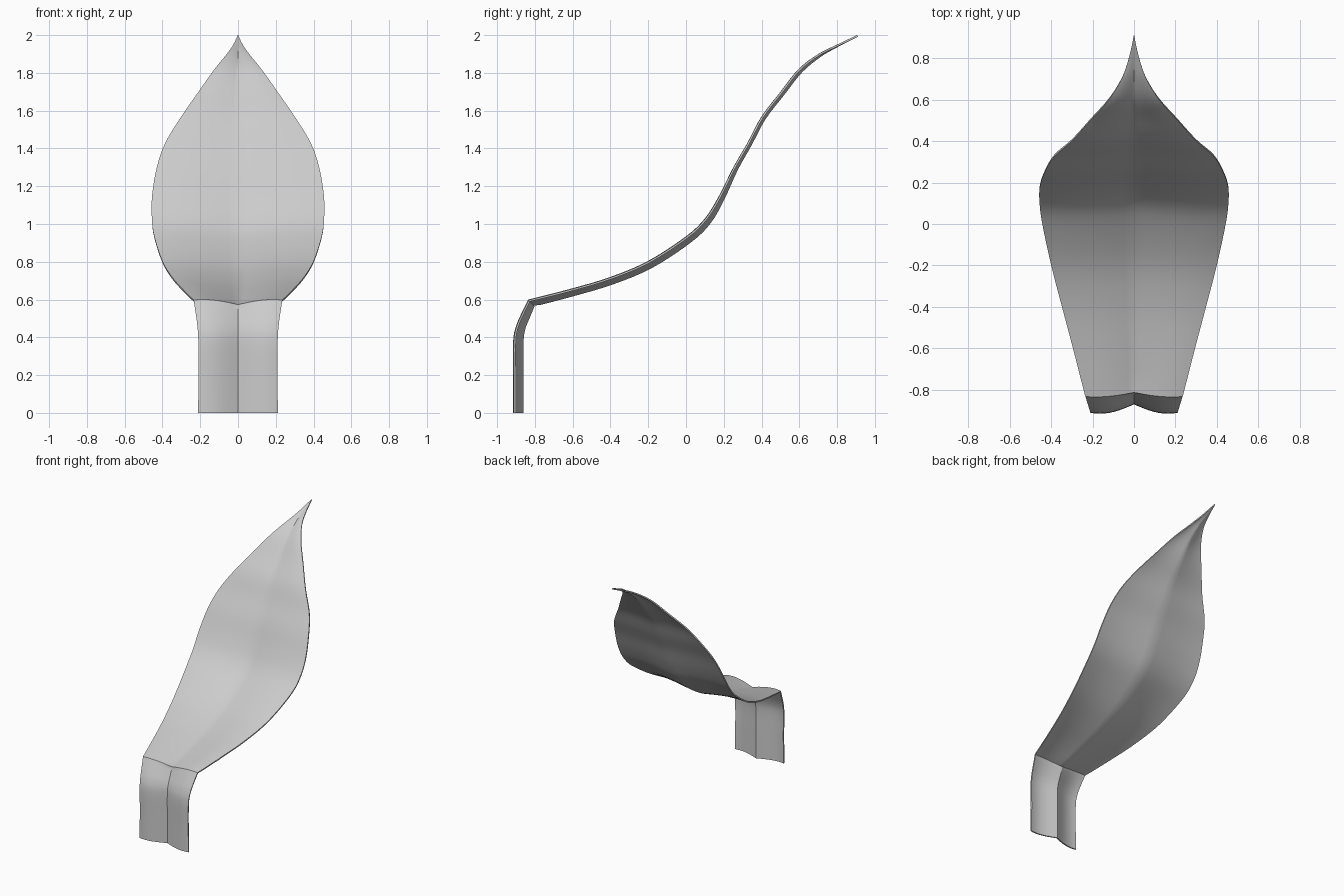
import bpy
import math
from mathutils import Vector

cube = bpy.data.objects.get("Cube")
if cube:
    bpy.data.objects.remove(cube)

# Stations along the leaf: y, z, half width, depth of the central groove
STEM = [(-.915, 0, .212, .045), (-.915, .2, .208, .045), (-.915, .38, .21, .045),
        (-.9, .46, .215, .042), (-.87, .53, .224, .04), (-.835, .6, .235, .034)]
BLADE = [(-.835, .6, .235, .034), (-.6, .66, .295, .032), (-.4, .72, .348, .032),
         (-.2, .805, .4, .033), (0, .935, .443, .032), (.1, 1.03, .456, .03),
         (.175, 1.15, .455, .024), (.25, 1.3, .43, .018), (.325, 1.43, .385, .016),
         (.4, 1.57, .3, .016), (.5, 1.7, .21, .016), (.595, 1.82, .125, .016),
         (.7, 1.9, .06, .01), (.8, 1.95, .025, .003), (.905, 2, .001, 0)]
STEPS, HALF = 4, 9


def smooth_rows(stations):
    """Catmull-Rom interpolation through the stations."""
    p = [Vector(s) for s in stations]
    p = [2 * p[0] - p[1]] + p + [2 * p[-1] - p[-2]]
    rows = []
    for a, b, c, d in zip(p, p[1:], p[2:], p[3:]):
        for i in range(STEPS):
            t = i / STEPS
            rows.append(.5 * (2 * b + (c - a) * t + (2 * a - 5 * b + 4 * c - d) * t ** 2
                              + (3 * b - a - 3 * c + d) * t ** 3))
    return rows + [p[-2]]


# Join at the fold, then sweep a grooved cross-section along the path
rows = smooth_rows(STEM)[:-1] + smooth_rows(BLADE)
verts, faces = [], []
cols = 2 * HALF + 1
for i, (y, z, w, depth) in enumerate(rows):
    here = Vector((y, z))
    before = here - Vector(rows[i - 1][:2]) if i else Vector((0, 1))
    after = Vector(rows[i + 1][:2]) - here if i + 1 < len(rows) else before
    tangent = (before.normalized() + after.normalized()).normalized()
    for k in range(-HALF, HALF + 1):
        u = k / HALF
        drop = depth * (1 - math.sin(2 * abs(u)))
        verts.append((u * w, y + tangent.y * drop, z - tangent.x * drop))
for r in range(len(rows) - 1):
    for k in range(cols - 1):
        a = r * cols + k
        faces.append((a, a + 1, a + cols + 1, a + cols))

mesh = bpy.data.meshes.new("leaf")
mesh.from_pydata(verts, [], faces)
leaf = bpy.data.objects.new("leaf", mesh)
bpy.context.collection.objects.link(leaf)

# Plain grey surface
mat = bpy.data.materials.new("light grey")
mat.use_nodes = True
grey = (.6, .6, .6, 1)
mat.diffuse_color = grey
mat.node_tree.nodes["Principled BSDF"].inputs["Base Color"].default_value = grey
mesh.materials.append(mat)

# Thin sheet thickness, grown towards the back
bpy.context.view_layer.objects.active = leaf
leaf.select_set(True)
solid = leaf.modifiers.new("thickness", 'SOLIDIFY')
solid.thickness = .01
solid.offset = -1
bpy.ops.object.modifier_apply(modifier=solid.name)
bpy.ops.object.shade_smooth_by_angle(angle=math.radians(30))
